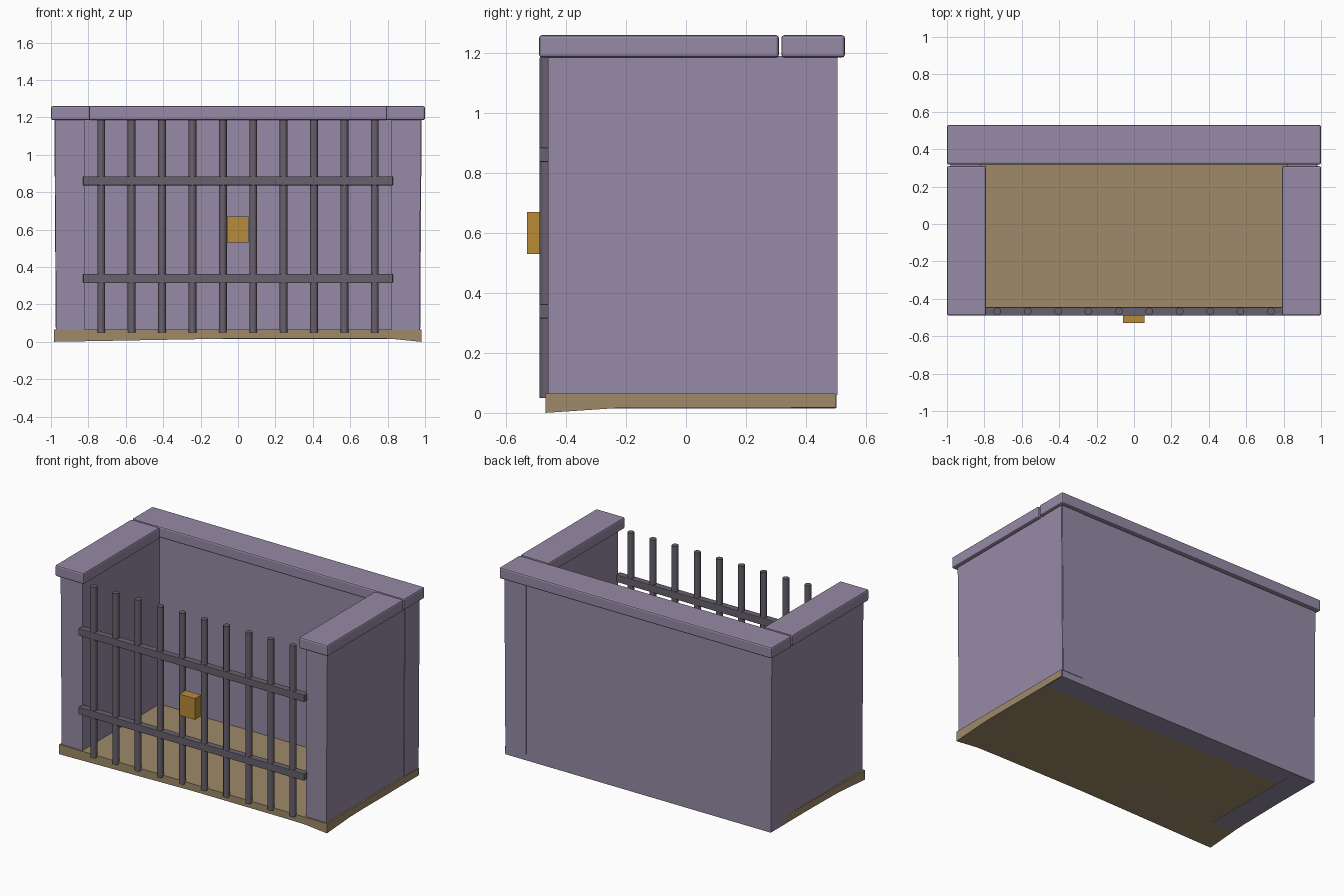
import bpy, bmesh
from mathutils import Vector

if "Cube" in bpy.data.objects:
    bpy.data.objects.remove(bpy.data.objects["Cube"], do_unlink=True)


def material(name, rgb):
    m = bpy.data.materials.new(name)
    m.use_nodes = True
    m.diffuse_color = (*rgb, 1)
    bsdf = next(n for n in m.node_tree.nodes if n.type == "BSDF_PRINCIPLED")
    bsdf.inputs["Base Color"].default_value = (*rgb, 1)
    return m


stone = material("purple stone", (0.305, 0.254, 0.381))
boards = material("brown floor", (0.342, 0.254, 0.141))
iron = material("dark iron", (0.136, 0.119, 0.150))
brass = material("brass", (0.479, 0.258, 0.040))


def finish(name, bm, mat):
    me = bpy.data.meshes.new(name)
    bm.to_mesh(me)
    bm.free()
    me.materials.append(mat)
    ob = bpy.data.objects.new(name, me)
    bpy.context.collection.objects.link(ob)
    return ob


def box(name, lo, hi, mat, bevel=0, cuts=0, shape=None):
    """Box between two corners, optionally bevelled, cut up and reshaped."""
    lo, hi = Vector(lo), Vector(hi)
    bm = bmesh.new()
    bmesh.ops.create_cube(bm, size=1)
    for v in bm.verts:
        v.co = (lo + hi) / 2 + v.co * (hi - lo)
    if bevel:
        bmesh.ops.bevel(bm, geom=bm.edges[:], offset=bevel, segments=2,
                        profile=0.5, affect="EDGES")
    if cuts:
        bmesh.ops.subdivide_edges(bm, edges=bm.edges[:], cuts=cuts, use_grid_fill=True)
    if shape:
        for v in bm.verts:
            shape(v.co)
    return finish(name, bm, mat)


# Worn floor slab whose front corners sag
def sag(co):
    front = max(0, min(1, (-0.2 - co.y) / 0.27))
    if co.z < 0.03:
        reach = max(0, (co.x - 0.8) / 0.18) if co.x > 0 else -co.x / 0.98
        co.z -= 0.018 * front * reach
    if co.x < -0.95:
        co.x -= 0.015 * (0.5 - co.y)


box("floor", (-0.97, -0.468, 0.018), (0.98, 0.498, 0.065), boards, cuts=11, shape=sag)


# Walls, leaning out slightly toward the top
def lean(co):
    if co.z > 1 and abs(co.x) > 0.9:
        co.x *= 1.008


box("right_wall", (-0.972, -0.46, 0.015), (-0.82, 0.498, 1.19), stone, shape=lean)
box("left_wall", (0.82, -0.46, 0.06), (0.97, 0.505, 1.19), stone, shape=lean)
box("back_wall", (-0.974, 0.35, 0.016), (0.974, 0.502, 1.19), stone, shape=lean)

# Coping stones
for side, x0, x1 in (("right", -1, -0.79), ("left", 0.79, 1)):
    box(side + "_coping", (x0, -0.49, 1.185), (x1, 0.31, 1.26), stone, bevel=0.01)
box("back_coping", (-1, 0.318, 1.185), (1, 0.53, 1.26), stone, bevel=0.01)

# Upright bars
for i in range(10):
    bm = bmesh.new()
    bmesh.ops.create_cone(bm, cap_ends=True, segments=12, radius1=0.021,
                          radius2=0.021, depth=1.135)
    bar = finish("bar_%d" % (i + 1), bm, iron)
    bar.location = (-0.731 + i * 0.1625, -0.467, 0.6175)
    for p in bar.data.polygons:
        p.use_smooth = len(p.vertices) == 4
    for e in bar.data.edges:
        a, b = (bar.data.vertices[k].co.z for k in e.vertices)
        e.use_edge_sharp = abs(a - b) < 0.01

# Cross rails
for name, z in (("lower_rail", 0.315), ("upper_rail", 0.837)):
    box(name, (-0.828, -0.489, z), (0.828, -0.445, z + 0.048), iron, bevel=0.003)

# Lock
box("lock", (-0.06, -0.53, 0.53), (0.055, -0.465, 0.67), brass)
